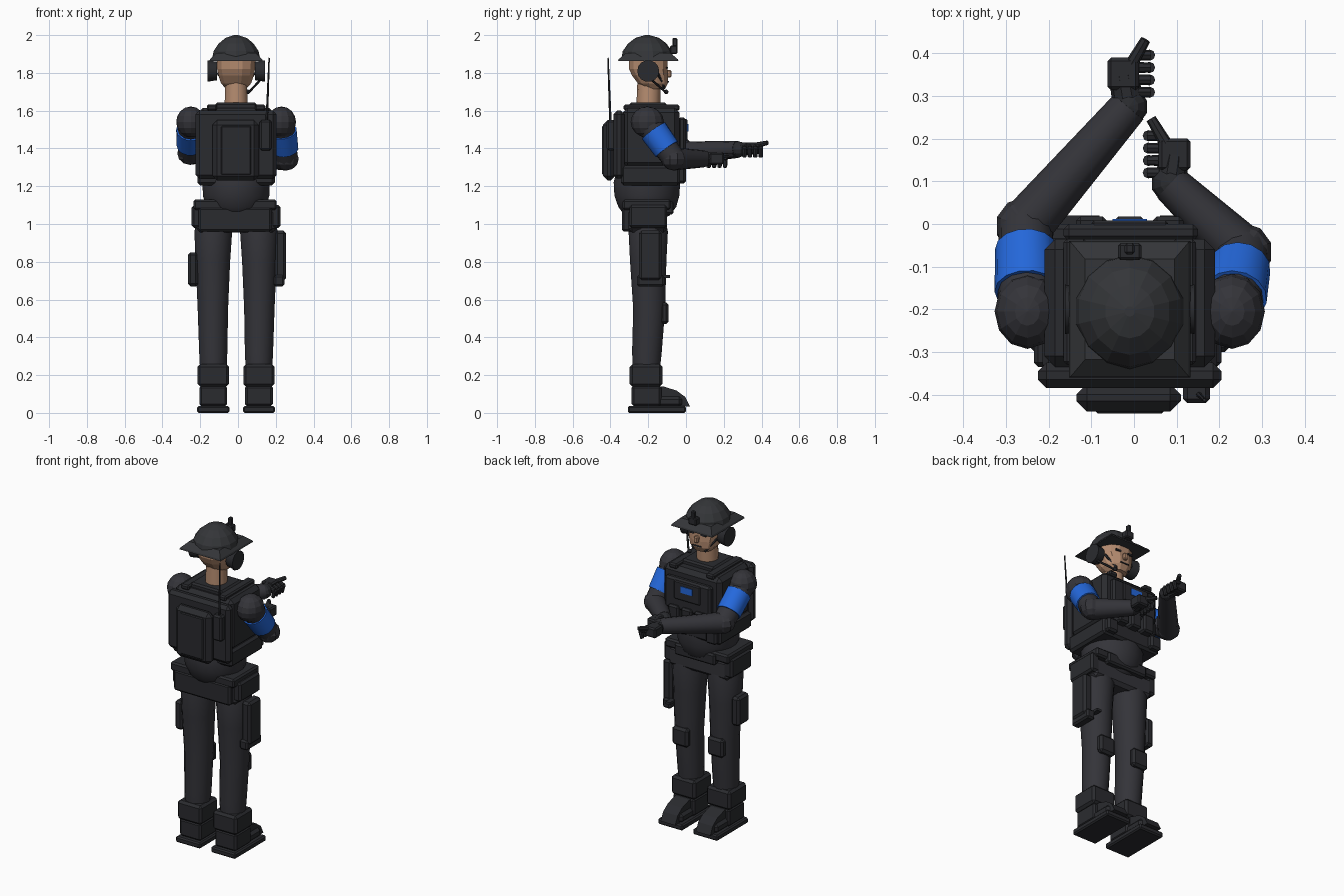
import bpy, bmesh, math
from mathutils import Vector

CX = -0.01  # body centre line


def material(name, rgb):
    m = bpy.data.materials.new(name)
    m.diffuse_color = (*rgb, 1)
    return m


CLOTH = material("charcoal cloth", (0.034, 0.034, 0.041))
GEAR = material("black gear", (0.023, 0.024, 0.028))
SHELL = material("helmet grey", (0.034, 0.036, 0.040))
SKIN = material("skin", (0.46, 0.26, 0.16))
BLUE = material("blue band", (0.018, 0.14, 0.72))


def finish(name, bm, mat, smooth=None):
    bmesh.ops.recalc_face_normals(bm, faces=bm.faces[:])
    me = bpy.data.meshes.new(name)
    bm.to_mesh(me)
    bm.free()
    me.materials.append(mat)
    ob = bpy.data.objects.new(name, me)
    bpy.context.collection.objects.link(ob)
    if smooth:
        bpy.ops.object.select_all(action='DESELECT')
        ob.select_set(True)
        bpy.context.view_layer.objects.active = ob
        bpy.ops.object.shade_smooth_by_angle(angle=math.radians(smooth))
    return ob


def box(name, x, y, z, mat=GEAR, bevel=0.012):
    """Chamfered box from (min, max) pairs."""
    bm = bmesh.new()
    bmesh.ops.create_cube(bm, size=1)
    for v in bm.verts:
        v.co = [(a + b) / 2 + c * (b - a) for (a, b), c in zip((x, y, z), v.co)]
    if bevel:
        bmesh.ops.bevel(bm, geom=bm.edges[:], offset=bevel, segments=1, affect='EDGES')
    return finish(name, bm, mat)


def skin_rings(bm, rings):
    loops = [[bm.verts.new(p) for p in r] for r in rings]
    n = len(loops[0])
    for a, b in zip(loops, loops[1:]):
        for i in range(n):
            bm.faces.new((a[i], a[(i + 1) % n], b[(i + 1) % n], b[i]))
    bm.faces.new(loops[0])
    bm.faces.new(loops[-1])


def loft(name, levels, mat, n=16, smooth=None, power=1.0):
    """Stacked ellipses (z, x, y, rx, ry); power below 1 squares them off."""
    def q(c):
        return math.copysign(abs(c) ** power, c)
    bm = bmesh.new()
    angles = [2 * math.pi * (i + 0.5) / n for i in range(n)]
    skin_rings(bm, [[(x + rx * q(math.cos(a)), y + ry * q(math.sin(a)), z)
                     for a in angles] for z, x, y, rx, ry in levels])
    return finish(name, bm, mat, smooth)


def tube(name, p, q, r1, r2, mat, n=12, smooth=35):
    """Tapered cylinder between two points."""
    p, q = Vector(p), Vector(q)
    rot = (q - p).to_track_quat('Z', 'Y')
    bm = bmesh.new()
    skin_rings(bm, [[c + rot @ Vector((r * math.cos(2 * math.pi * i / n),
                                       r * math.sin(2 * math.pi * i / n), 0))
                     for i in range(n)] for c, r in ((p, r1), (q, r2))])
    return finish(name, bm, mat, smooth)


def ball(name, c, r, mat, seg=12, rings=8, smooth=None):
    bm = bmesh.new()
    bmesh.ops.create_uvsphere(bm, u_segments=seg, v_segments=rings, radius=1)
    for v in bm.verts:
        v.co = Vector(c) + Vector([a * b for a, b in zip(r, v.co)])
    return finish(name, bm, mat, smooth)


# Helmet, brim and mount
loft("helmet_dome", [(1.87, CX, -0.205, 0.132, 0.138), (1.915, CX, -0.205, 0.122, 0.130),
                     (1.955, CX, -0.205, 0.095, 0.102), (1.985, CX, -0.205, 0.058, 0.063),
                     (2.0, CX, -0.205, 0.012, 0.012)], SHELL, 14)
s = math.sqrt(2)
loft("helmet_brim", [(1.862, CX, -0.2, 0.142 * s, 0.16 * s), (1.872, CX, -0.2, 0.138 * s, 0.157 * s),
                     (1.905, CX, -0.2, 0.105 * s, 0.118 * s)], SHELL, 4)
box("helmet_mount", (CX - 0.028, CX + 0.028), (-0.085, -0.045), (1.90, 1.945), GEAR, 0.006)
box("mount_light", (CX - 0.012, CX + 0.012), (-0.072, -0.045), (1.93, 1.985), GEAR, 0.006)

# Head and neck
loft("head", [(1.715, CX, -0.165, 0.055, 0.055), (1.745, CX, -0.175, 0.082, 0.082),
              (1.785, CX, -0.19, 0.096, 0.098), (1.82, CX, -0.2, 0.103, 0.104),
              (1.875, CX, -0.2, 0.105, 0.106)], SKIN, 12, None, 0.85)
loft("neck", [(1.62, CX, -0.2, 0.063, 0.063), (1.76, CX, -0.195, 0.058, 0.062)], SKIN, 14, 35)
box("nose", (CX - 0.014, CX + 0.014), (-0.11, -0.078), (1.775, 1.815), SKIN, 0.006)
box("mouth", (CX - 0.03, CX + 0.03), (-0.106, -0.09), (1.75, 1.757), GEAR, 0)

# Face details and headset, both sides
for side, sx in (("left", -1), ("right", 1)):
    ex = CX + sx * 0.042
    box(side + "_eye", (ex - 0.018, ex + 0.018), (-0.105, -0.094), (1.822, 1.832), GEAR, 0)
    tube(side + "_ear_cup", (CX + sx * 0.10, -0.2, 1.81), (CX + sx * 0.152, -0.2, 1.81),
         0.05, 0.058, GEAR, 14)
    tube(side + "_chin_strap", (CX + sx * 0.098, -0.15, 1.80), (CX + sx * 0.04, -0.115, 1.72),
         0.007, 0.007, GEAR, 6)
tube("microphone_boom", (0.125, -0.19, 1.77), (0.06, -0.11, 1.70), 0.006, 0.006, GEAR, 6)
ball("microphone", (0.05, -0.105, 1.70), (0.015, 0.012, 0.012), GEAR, 8, 6)

# Torso and belly
loft("belly", [(1.02, CX, -0.2, 0.05, 0.06), (1.045, CX, -0.205, 0.115, 0.12),
               (1.09, CX, -0.205, 0.16, 0.155), (1.15, CX, -0.207, 0.178, 0.174),
               (1.22, CX, -0.207, 0.18, 0.178), (1.32, CX, -0.2, 0.175, 0.16)], CLOTH, 20, 40)
box("vest_body", (-0.21, 0.19), (-0.335, -0.035), (1.30, 1.615), GEAR, 0.025)
box("vest_waist", (-0.215, 0.195), (-0.345, -0.03), (1.205, 1.31), GEAR, 0.014)
box("collar", (-0.12, 0.10), (-0.30, -0.10), (1.60, 1.642), GEAR, 0.01)
box("back_plate", (-0.225, 0.205), (-0.385, -0.325), (1.24, 1.60), GEAR, 0.02)
box("chest_plate", (-0.165, 0.15), (-0.04, 0.0), (1.37, 1.565), GEAR, 0.012)
box("chest_panel", (-0.10, 0.08), (-0.01, 0.008), (1.44, 1.555), GEAR, 0.006)
box("chest_patch", (-0.05, 0.03), (0.004, 0.012), (1.49, 1.53), BLUE, 0)
for i in range(3):
    x = CX - 0.09 + i * 0.09
    box(f"magazine_pouch_{i + 1}", (x - 0.036, x + 0.036), (-0.05, 0.018), (1.29, 1.40), GEAR, 0.01)
for side, sx in (("left", -1), ("right", 1)):
    def span(a, b):
        return tuple(sorted((CX + sx * a, CX + sx * b)))
    box(side + "_side_pouch", span(0.12, 0.195), (-0.07, 0.0), (1.215, 1.30), GEAR, 0.012)
    box(side + "_shoulder_strap", span(0.10, 0.155), (-0.33, -0.035), (1.60, 1.632), GEAR, 0.008)

# Backpack, radio and antenna
box("backpack", (-0.135, 0.11), (-0.44, -0.375), (1.23, 1.55), GEAR, 0.025)
box("backpack_panel", (-0.09, 0.07), (-0.445, -0.43), (1.26, 1.52), GEAR, 0.006)
box("radio", (0.115, 0.178), (-0.42, -0.365), (1.39, 1.55), GEAR, 0.01)
tube("antenna", (0.152, -0.40, 1.54), (0.165, -0.413, 1.88), 0.007, 0.004, GEAR, 6)

# Hips and belt
box("hips", (-0.22, 0.20), (-0.305, -0.10), (0.955, 1.08), CLOTH, 0.02)
box("belt", (-0.235, 0.205), (-0.335, -0.08), (1.075, 1.13), GEAR, 0.01)
box("rear_belt_flap", (-0.21, 0.18), (-0.34, -0.28), (0.96, 1.09), GEAR, 0.012)
box("front_belt_pouch", (-0.15, 0.13), (-0.11, -0.065), (1.05, 1.12), GEAR, 0.01)
for side, a in (("left", -0.245), ("right", 0.165)):
    box(side + "_belt_pouch", (a, a + 0.06), (-0.30, -0.10), (0.98, 1.10), GEAR, 0.012)

# Legs and boots
for side, sx in (("left", -1), ("right", 1)):
    x = CX + sx * 0.121
    loft(side + "_leg", [(0.2, x, -0.21, 0.07, 0.07), (0.32, x, -0.207, 0.076, 0.08),
                         (0.55, x + sx * 0.002, -0.195, 0.082, 0.086),
                         (0.8, x + sx * 0.002, -0.2, 0.093, 0.098),
                         (0.96, x, -0.2, 0.102, 0.106), (1.06, x - sx * 0.01, -0.2, 0.085, 0.085)],
         CLOTH, 16, 40)
    box(side + "_knee_pad", (x - 0.055, x + 0.055), (-0.135, -0.092), (0.47, 0.585), GEAR, 0.014)
    box(side + "_boot_cuff", (x - 0.083, x + 0.083), (-0.298, -0.125), (0.14, 0.258), GEAR, 0.014)
    box(side + "_boot_ankle", (x - 0.074, x + 0.074), (-0.288, -0.13), (0.035, 0.145), GEAR, 0.012)
    box(side + "_sole", (x - 0.085, x + 0.085), (-0.308, 0.0), (0.0, 0.036), GEAR, 0.008)
    bm = bmesh.new()
    profile = ((-0.2, 0.03), (-0.2, 0.14), (-0.12, 0.14), (-0.05, 0.118), (-0.005, 0.085), (0.02, 0.035))
    skin_rings(bm, [[(x + k * w, y, z) for y, z in profile]
                    for k, w in ((-1, 0.05), (-1, 0.045), (1, 0.045), (1, 0.05))])
    finish(side + "_boot_toe", bm, GEAR)
    box(side + "_boot_top", (x - 0.066, x + 0.066), (-0.2, -0.02), (0.03, 0.088), GEAR, 0.016)

# Thigh equipment
box("holster", (0.195, 0.255), (-0.25, -0.13), (0.70, 0.965), GEAR, 0.014)
box("holster_base", (0.19, 0.245), (-0.26, -0.115), (0.67, 0.73), GEAR, 0.01)
box("holster_strap", (0.17, 0.20), (-0.14, -0.085), (0.715, 0.73), GEAR, 0)
box("thigh_pouch", (-0.265, -0.21), (-0.25, -0.14), (0.67, 0.85), GEAR, 0.014)


# Arms: shoulder, banded sleeve, elbow, forearm, hand with folded fingers
def arm(side, shoulder, elbow, wrist, hand, finger_dir, tip):
    s0, e0, w0, h = map(Vector, (shoulder, elbow, wrist, hand))
    ball(side + "_shoulder", s0, (0.077, 0.088, 0.082), CLOTH, 12, 8)
    tube(side + "_upper_arm", s0, e0, 0.07, 0.063, CLOTH)
    tube(side + "_arm_band", s0.lerp(e0, 0.24), s0.lerp(e0, 0.74), 0.076, 0.072, BLUE, 14)
    ball(side + "_elbow", e0, (0.07, 0.068, 0.062), CLOTH, 10, 6)
    tube(side + "_forearm", e0, w0, 0.062, 0.045, CLOTH)
    ball(side + "_glove_cuff", w0, (0.045, 0.045, 0.043), GEAR, 10, 6)
    tube(side + "_wrist", w0, h, 0.038, 0.034, GEAR, 10)
    box(side + "_palm", (h.x - 0.037, h.x + 0.037), (h.y - 0.038, h.y + 0.038),
        (h.z - 0.03, h.z + 0.032), GEAR, 0.008)
    for i in range(4):
        y = h.y - 0.043 + i * 0.029
        a = Vector((h.x + finger_dir * 0.025, y, h.z + 0.01))
        b = Vector((h.x + finger_dir * 0.062, y, h.z))
        tube(f"{side}_finger_{i + 1}", a, b, 0.013, 0.012, GEAR, 8)
        tube(f"{side}_fingertip_{i + 1}", b, b + Vector((-finger_dir * 0.012, 0, -0.045)),
             0.013, 0.011, GEAR, 8)
    tube(side + "_pointing_finger", h + Vector((finger_dir * 0.02, 0.025, 0.018)), tip,
         0.015, 0.012, GEAR, 8)


arm("left", (-0.25, -0.205, 1.54), (-0.255, -0.005, 1.375), (-0.012, 0.275, 1.395),
    (-0.025, 0.352, 1.40), 1, (0.027, 0.432, 1.43))
arm("right", (0.23, -0.205, 1.54), (0.255, -0.065, 1.345), (0.085, 0.095, 1.345),
    (0.095, 0.163, 1.345), -1, (0.04, 0.247, 1.36))
